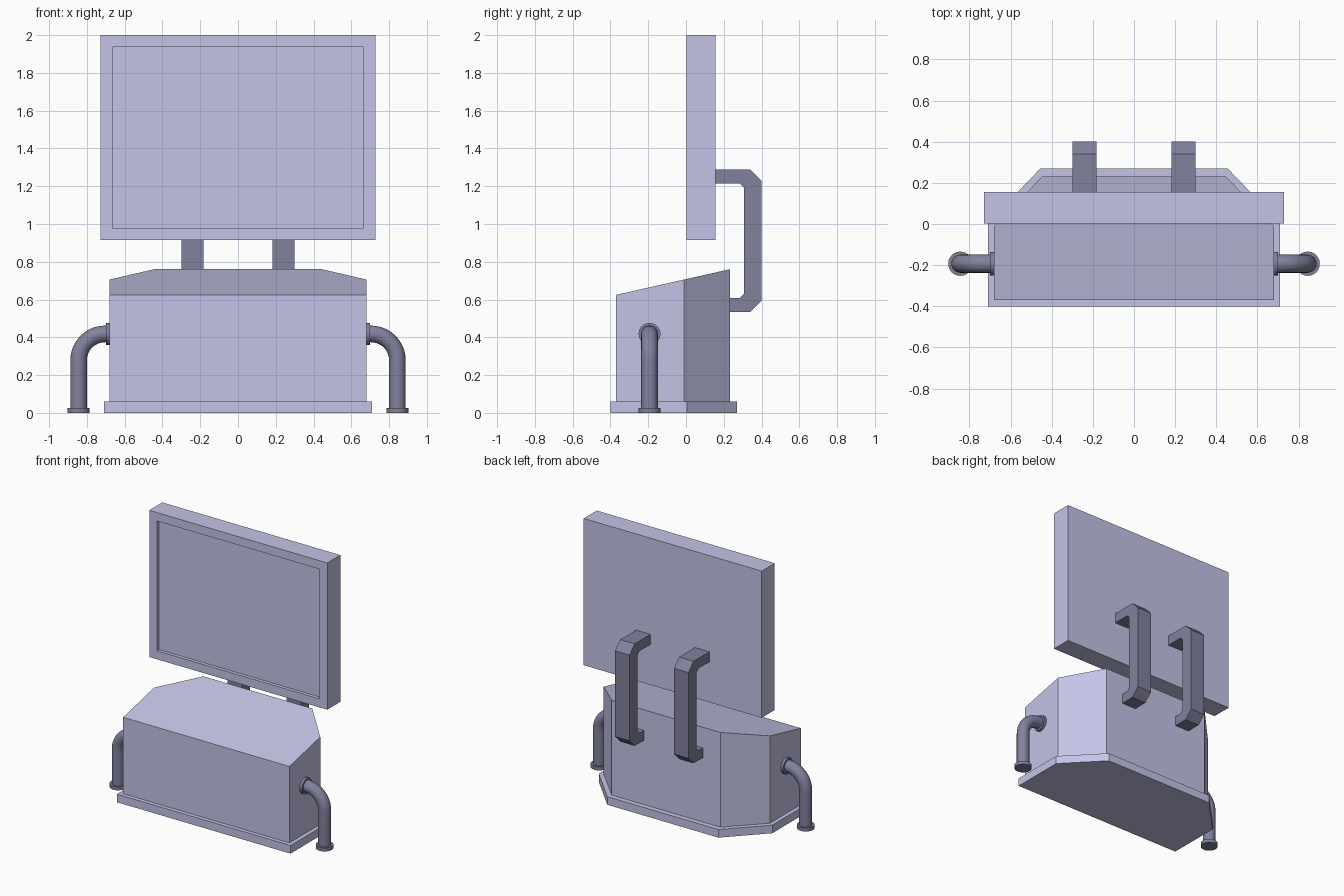
import bpy, bmesh, math
from mathutils import Vector, Matrix

if "Cube" in bpy.data.objects:
    bpy.data.objects.remove(bpy.data.objects["Cube"])


def material(name, rgb):
    m = bpy.data.materials.new(name)
    m.diffuse_color = (*rgb, 1)
    m.use_nodes = True
    m.node_tree.nodes["Principled BSDF"].inputs["Base Color"].default_value = m.diffuse_color
    return m


LIGHT = material("pale_casing", (0.55, 0.55, 0.80))
DARK = material("dark_metal", (0.22, 0.22, 0.34))


def finish(name, bm, mat):
    bmesh.ops.recalc_face_normals(bm, faces=bm.faces)
    me = bpy.data.meshes.new(name)
    bm.to_mesh(me)
    bm.free()
    me.materials.append(mat)
    ob = bpy.data.objects.new(name, me)
    bpy.context.collection.objects.link(ob)
    return ob


def prism(bm, points, offset):
    """Extrude a closed polygon along an offset."""
    face = bm.faces.new([bm.verts.new(p) for p in points])
    ext = bmesh.ops.extrude_face_region(bm, geom=[face])
    verts = [g for g in ext["geom"] if isinstance(g, bmesh.types.BMVert)]
    bmesh.ops.translate(bm, verts=verts, vec=offset)
    # bring back the starting cap if the extrusion removed it
    bm.verts.ensure_lookup_table()
    bmesh.ops.holes_fill(bm, edges=[e for e in bm.edges if e.is_boundary], sides=0)
    return verts


def mirrored(half):
    return half + [(-x, y) for x, y in reversed(half)]


# Cabinet with chamfered rear corners and a sloping top
bm = bmesh.new()
outline = mirrored([(0.68, -0.37), (0.68, -0.01), (0.445, 0.232)])
top = prism(bm, [(x, y, 0.06) for x, y in outline], (0, 0, 0.6))
for v in top:
    v.co.z = 0.625 + (v.co.y + 0.37) * 0.225
finish("cabinet", bm, LIGHT)

# Plinth under the cabinet
bm = bmesh.new()
outline = mirrored([(0.71, -0.40), (0.71, 0.005), (0.455, 0.27)])
prism(bm, [(x, y, 0) for x, y in outline], (0, 0, 0.06))
finish("plinth", bm, LIGHT)

# Screen with a recessed front panel
bm = bmesh.new()
prism(bm, [(-0.728, 0.003, 0.915), (0.728, 0.003, 0.915),
           (0.728, 0.003, 2.0), (-0.728, 0.003, 2.0)], (0, 0.152, 0))
bmesh.ops.recalc_face_normals(bm, faces=bm.faces)
front = min(bm.faces, key=lambda f: f.calc_center_median().y)
bmesh.ops.inset_region(bm, faces=[front], thickness=0.089)
ext = bmesh.ops.extrude_discrete_faces(bm, faces=[front])
bmesh.ops.translate(bm, verts=ext["faces"][0].verts, vec=(0, 0.025, 0))
finish("screen", bm, LIGHT)

# Pair of rear brackets joining the screen to the cabinet
bracket = [(0.155, 1.289), (0.34, 1.289), (0.40, 1.229), (0.40, 0.595),
           (0.34, 0.535), (0.232, 0.535), (0.232, 0.608), (0.284, 0.608),
           (0.306, 0.63), (0.306, 1.192), (0.284, 1.214), (0.155, 1.214)]
for side, x0 in (("left", -0.30), ("right", 0.182)):
    bm = bmesh.new()
    prism(bm, [(x0, y, z) for y, z in bracket], (0.118, 0, 0))
    finish(side + "_bracket", bm, DARK)


# Bent side pipes with round flanges
def tube(bm, path, radius, n=24):
    """Sweep a circle along a path lying in the xz plane."""
    rings = []
    for i, p in enumerate(path):
        t = (path[min(i + 1, len(path) - 1)] - path[max(i - 1, 0)]).normalized()
        side = Vector((0, 1, 0))
        up = t.cross(side)
        rings.append([bm.verts.new(p + radius * (math.cos(a) * side + math.sin(a) * up))
                      for a in (2 * math.pi * k / n for k in range(n))])
    for r, s in zip(rings, rings[1:]):
        for k in range(n):
            bm.faces.new((r[k], r[(k + 1) % n], s[(k + 1) % n], s[k]))
    bm.faces.new(rings[0])
    bm.faces.new(rings[-1])


PY, PX, PZ, BEND = -0.193, 0.844, 0.418, 0.14
for side, s in (("left", -1), ("right", 1)):
    def at(x, z):
        return Vector((s * x, PY, z))

    bend = [at(PX - BEND + BEND * math.sin(a), PZ - BEND + BEND * math.cos(a))
            for a in (math.pi / 2 * k / 12 for k in range(13))]
    for part, path, radius in (
            ("pipe", [at(0.67, PZ)] + bend + [at(PX, 0.01)], 0.044),
            ("wall_flange", [at(0.675, PZ), at(0.70, PZ)], 0.058),
            ("foot_flange", [at(PX, 0), at(PX, 0.026)], 0.059)):
        bm = bmesh.new()
        tube(bm, path, radius)
        ob = finish(side + "_" + part, bm, DARK)
        bpy.ops.object.select_all(action='DESELECT')
        ob.select_set(True)
        bpy.context.view_layer.objects.active = ob
        bpy.ops.object.shade_smooth_by_angle(angle=math.radians(35))
